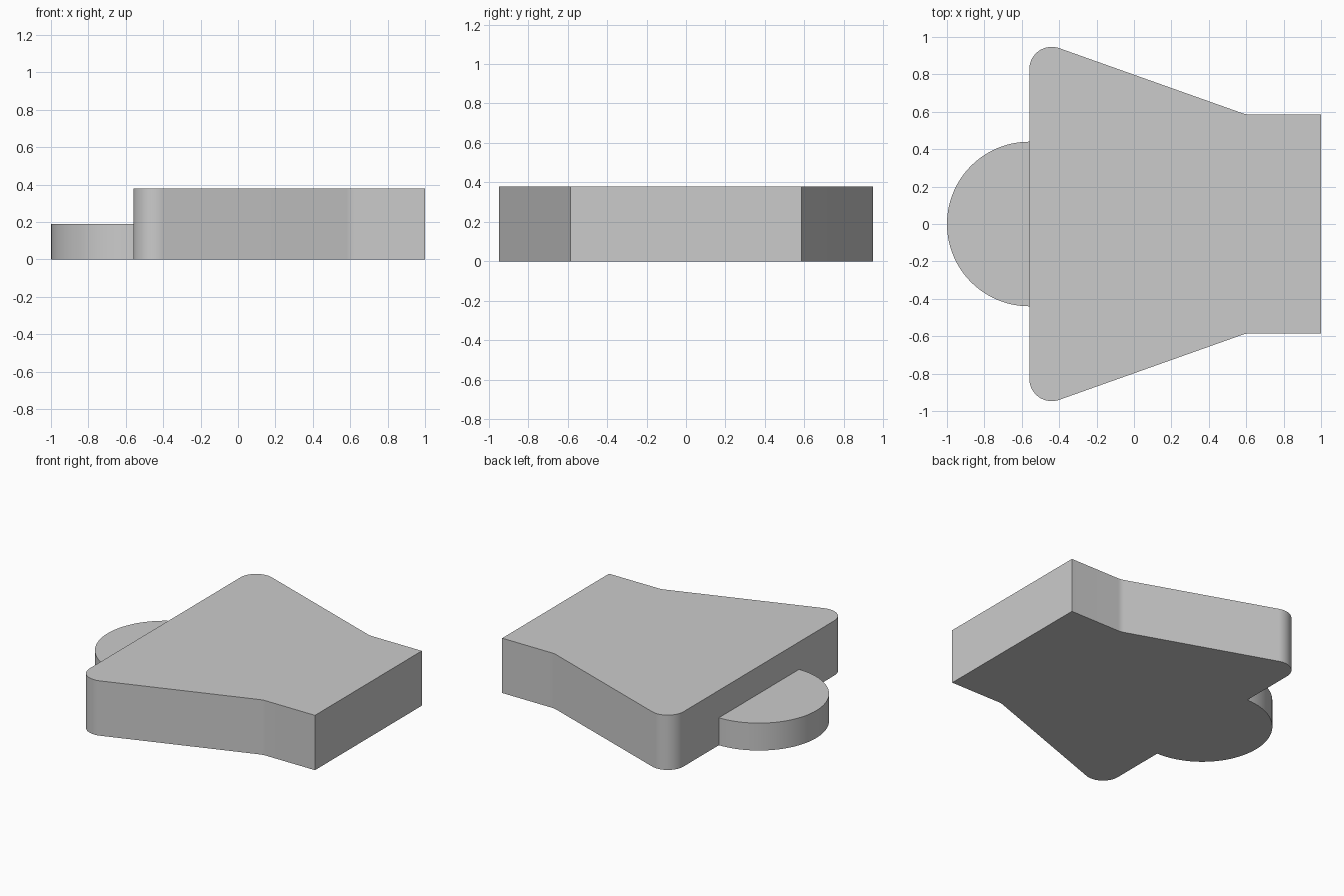
import bpy, bmesh, math
from mathutils import Vector

if "Cube" in bpy.data.objects:
    bpy.data.objects.remove(bpy.data.objects["Cube"])


def fillet(prev, corner, nxt, radius, steps):
    """Points of an arc rounding the corner between two straight edges."""
    c = Vector(corner)
    a, b = (Vector(prev) - c).normalized(), (Vector(nxt) - c).normalized()
    half = a.angle(b) / 2
    centre = c + (a + b).normalized() * radius / math.sin(half)
    start = c + a * radius / math.tan(half) - centre
    end = c + b * radius / math.tan(half) - centre
    sweep = math.pi - 2 * half
    pts = []
    for i in range(steps + 1):
        t = i / steps
        p = start * math.sin((1 - t) * sweep) + end * math.sin(t * sweep)
        pts.append(tuple(centre + p / math.sin(sweep)))
    return pts


def extrude_outline(name, pts, height):
    """Closed prism standing on z = 0."""
    bm = bmesh.new()
    face = bm.faces.new([bm.verts.new((x, y, 0)) for x, y in pts])
    top = bmesh.ops.extrude_face_region(bm, geom=[face], use_keep_orig=True)
    verts = [g for g in top["geom"] if isinstance(g, bmesh.types.BMVert)]
    bmesh.ops.translate(bm, verts=verts, vec=(0, 0, height))
    bmesh.ops.recalc_face_normals(bm, faces=bm.faces[:])
    mesh = bpy.data.meshes.new(name)
    bm.to_mesh(mesh)
    bm.free()
    obj = bpy.data.objects.new(name, mesh)
    bpy.context.collection.objects.link(obj)
    bpy.ops.object.select_all(action="DESELECT")
    obj.select_set(True)
    bpy.context.view_layer.objects.active = obj
    bpy.ops.object.shade_smooth_by_angle(angle=math.radians(15))
    return obj


BACK_X = -0.56

# Flared body: upper half of the outline, mirrored across y = 0
end, neck, flare = (1.0, 0.585), (0.6, 0.585), (BACK_X, 0.997)
half = [end]
half += fillet(end, neck, flare, 0.12, 4)
half += fillet(neck, flare, (BACK_X, 0), 0.12, 16)
extrude_outline("flared_body", half + [(x, -y) for x, y in reversed(half)], 0.38)

# Half-round tab against the wide end
arc = [math.pi / 2 + math.pi * i / 48 for i in range(49)]
extrude_outline("round_tab",
                [(BACK_X + 0.44 * math.cos(a), 0.44 * math.sin(a)) for a in arc], 0.19)
